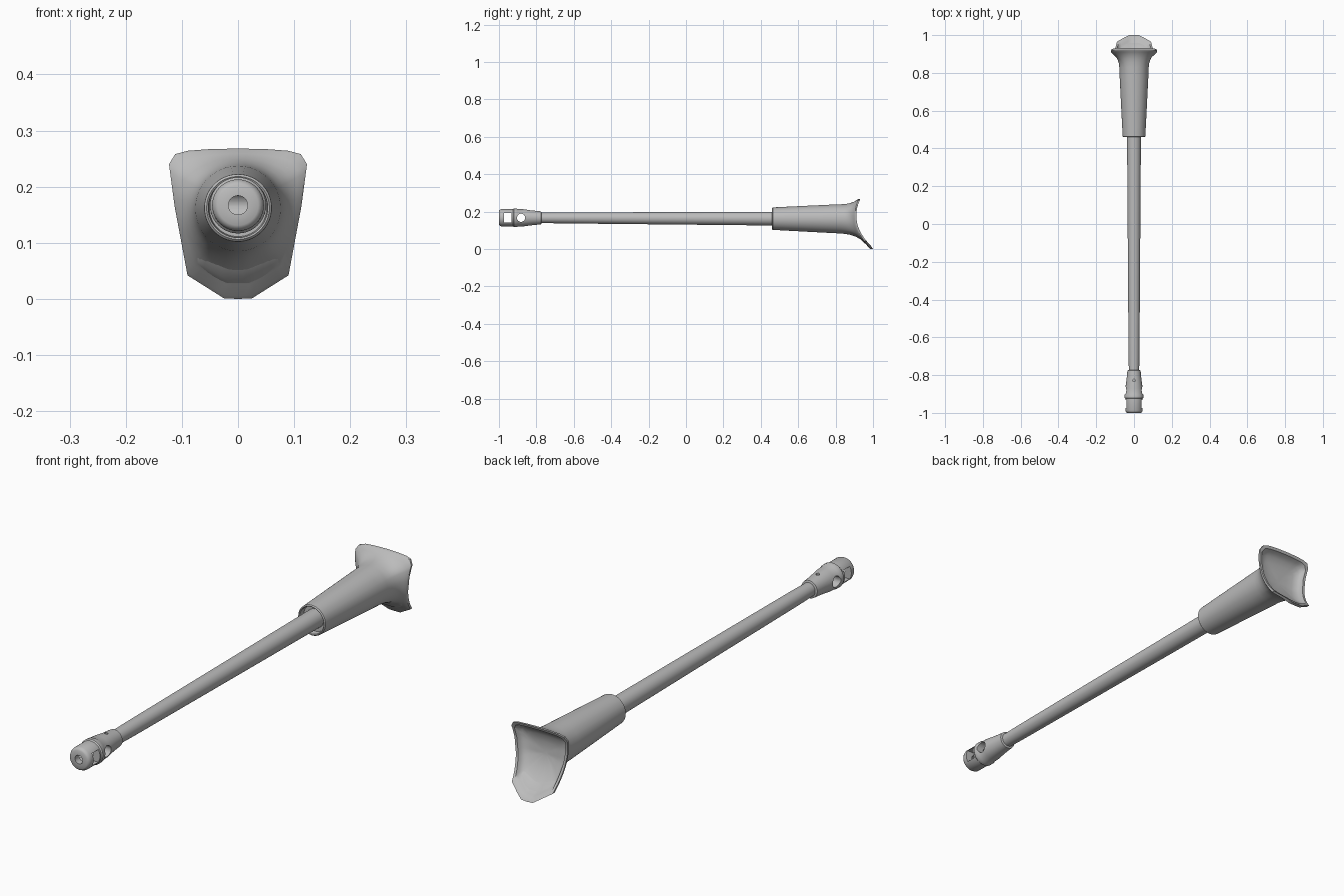
import bpy, bmesh, math
from mathutils import Vector

if "Cube" in bpy.data.objects:
    bpy.data.objects.remove(bpy.data.objects["Cube"])

metal = bpy.data.materials.new("light grey metal")
metal.diffuse_color = (0.5, 0.5, 0.5, 1)
metal.use_nodes = True
metal.node_tree.nodes["Principled BSDF"].inputs["Base Color"].default_value = metal.diffuse_color


def axis_z(y):
    """The tube droops very slightly toward the rear."""
    return 0.167 - 0.0033 * (y + 1)


def lerp_table(table, v):
    for (a, fa), (b, fb) in zip(table, table[1:]):
        if v <= b:
            return fa + (fb - fa) * max(0, v - a) / (b - a)
    return table[-1][1]


def loft(name, rings, close=False):
    """Skin a list of rings; cap the ends, or join last to first."""
    bm = bmesh.new()
    loops = [[bm.verts.new(p) for p in r] for r in rings]
    pairs = list(zip(loops, loops[1:]))
    if close:
        pairs.append((loops[-1], loops[0]))
    for a, b in pairs:
        n = len(a)
        for i in range(n):
            j = (i + 1) % n
            bm.faces.new((a[i], a[j], b[j], b[i]))
    if not close:
        bm.faces.new(loops[0])
        bm.faces.new(loops[-1])
    bmesh.ops.recalc_face_normals(bm, faces=bm.faces)
    me = bpy.data.meshes.new(name)
    bm.to_mesh(me)
    bm.free()
    me.materials.append(metal)
    ob = bpy.data.objects.new(name, me)
    bpy.context.collection.objects.link(ob)
    return ob


def circle(y, r, angles):
    return [Vector((r * math.sin(a), y, axis_z(y) + r * math.cos(a))) for a in angles]


def smooth(ob, deg=35):
    bpy.ops.object.select_all(action='DESELECT')
    ob.select_set(True)
    bpy.context.view_layer.objects.active = ob
    bpy.ops.object.shade_smooth_by_angle(angle=math.radians(deg))


def cut(ob, cutter):
    mod = ob.modifiers.new("cut", 'BOOLEAN')
    mod.operation, mod.solver, mod.object = 'DIFFERENCE', 'EXACT', cutter
    bpy.context.view_layer.objects.active = ob
    bpy.ops.object.modifier_apply(modifier=mod.name)
    bpy.data.objects.remove(cutter)


even = [2 * math.pi * i / 40 for i in range(40)]

# Barrel: long gently tapered tube
barrel = loft("barrel", [circle(y, r, even) for y, r in
                         ((-0.80, 0.027), (-0.68, 0.029), (0.50, 0.037))])
smooth(barrel)

# Muzzle brake: turned body with a central bore
brake = loft("muzzle_brake", [circle(y, r, even) for y, r in (
    (-0.87, 0.017), (-1.0, 0.017), (-1.0, 0.036), (-0.996, 0.042), (-0.987, 0.046),
    (-0.925, 0.046), (-0.92, 0.050), (-0.905, 0.050), (-0.90, 0.047),
    (-0.87, 0.046), (-0.82, 0.039), (-0.775, 0.035), (-0.772, 0.026))])

# Side window, side round port and small top hole
bpy.ops.mesh.primitive_cube_add(size=1, location=(0, -0.953, axis_z(-0.953)))
window = bpy.context.object
window.scale = (0.2, 0.04, 0.05)
cut(brake, window)
bpy.ops.mesh.primitive_cylinder_add(vertices=24, radius=0.022, depth=0.2,
                                    location=(0, -0.882, axis_z(-0.882)),
                                    rotation=(0, math.pi / 2, 0))
cut(brake, bpy.context.object)
bpy.ops.mesh.primitive_cylinder_add(vertices=16, radius=0.007, depth=0.03,
                                    location=(0, -0.828, axis_z(-0.828) + 0.041))
cut(brake, bpy.context.object)
smooth(brake)

# Shield outline: right half from top to bottom, subdivided then mirrored
half = [(0, .268), (.05, .267), (.09, .264), (.112, .258), (.123, .24),
        (.113, .165), (.09, .042), (.025, .001), (0, 0)]
right = []
for (x0, z0), (x1, z1) in zip(half, half[1:]):
    n = max(1, round(math.hypot(x1 - x0, z1 - z0) / 0.016))
    right += [(x0 + (x1 - x0) * i / n, z0 + (z1 - z0) * i / n) for i in range(n)]
right.append(half[-1])
outline = right + [(-x, z) for x, z in right[-2:0:-1]]
angles = [math.atan2(x, z - 0.161) for x, z in outline]

# Curve of the shield's rear edge, as y against height
rear = [(0, 1.0), (.015, .99), (.042, .965), (.07, .944), (.095, .93), (.12, .92),
        (.14, .914), (.19, .91), (.23, .917), (.268, .932)]


def flare(t, s):
    """Blend the round sleeve end into the shield outline."""
    pts = []
    for c, (x, z) in zip(circle(0.83, 0.078, angles), outline):
        p = c.lerp(Vector((x, 0, z)), t)
        y = 0.83 + (lerp_table(rear, z) - 0.83) * s
        pts.append((p.x, y, p.z))
    return pts


def inner(k, depth):
    """Shrunken outline set into the hollow rear face."""
    pts = []
    for x, z in outline:
        z = 0.15 + (z - 0.15) * k
        pts.append((x * k, lerp_table(rear, z) - depth, z))
    return pts


# Sleeve and shield: hollow collar, tapered sleeve, flare, rim, concave rear
rings = [circle(y, r, angles) for y, r in (
    (0.485, 0.034), (0.485, 0.051), (0.462, 0.053), (0.46, 0.056), (0.464, 0.060),
    (0.64, 0.069), (0.78, 0.076))]
rings += [flare(t, s) for t, s in ((0, 0), (.07, .25), (.2, .45), (.42, .64),
                                   (.7, .78), (.93, .87), (1, .91), (1, 1))]
rings += [inner(k, d) for k, d in ((.91, 0), (.87, .012), (.78, .022),
                                   (.6, .027), (.35, .029), (.1, .03))]
shield = loft("sleeve_and_shield", rings)
smooth(shield, 40)
